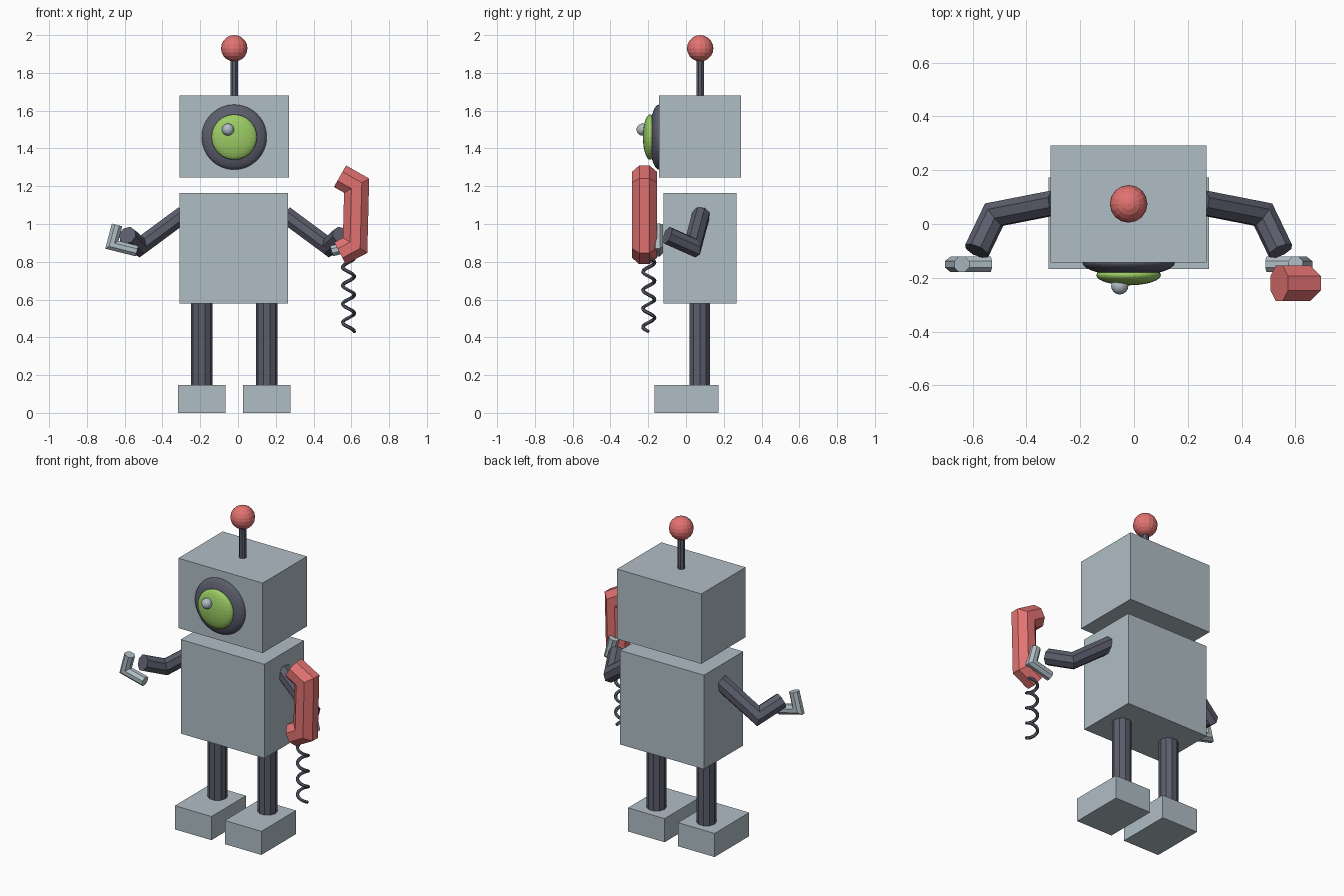
import bpy, bmesh, math
from mathutils import Vector

if "Cube" in bpy.data.objects:
    bpy.data.objects.remove(bpy.data.objects["Cube"])

CX = -0.02  # mirror plane of the robot


def material(name, rgb):
    m = bpy.data.materials.new(name)
    m.diffuse_color = (*rgb, 1)
    m.use_nodes = True
    m.node_tree.nodes["Principled BSDF"].inputs["Base Color"].default_value = m.diffuse_color
    return m


STEEL = material("light steel", (0.434, 0.515, 0.558))
DARK = material("dark metal", (0.105, 0.11, 0.15))
RED = material("soft red", (0.76, 0.17, 0.165))
GREEN = material("lens green", (0.332, 0.604, 0.13))


def finish(name, bm, mat):
    bmesh.ops.recalc_face_normals(bm, faces=bm.faces)
    me = bpy.data.meshes.new(name)
    bm.to_mesh(me)
    bm.free()
    me.materials.append(mat)
    ob = bpy.data.objects.new(name, me)
    bpy.context.collection.objects.link(ob)
    return ob


def box(name, lo, hi, mat):
    lo, hi = Vector(lo), Vector(hi)
    bm = bmesh.new()
    bmesh.ops.create_cube(bm, size=1)
    for v in bm.verts:
        v.co = (lo + hi) / 2 + v.co * (hi - lo)
    return finish(name, bm, mat)


def ball(name, center, radii, mat, seg=16, rings=10):
    bm = bmesh.new()
    bmesh.ops.create_uvsphere(bm, u_segments=seg, v_segments=rings, radius=1)
    for v in bm.verts:
        v.co = Vector(center) + v.co * Vector(radii)
    return finish(name, bm, mat)


def tube(name, points, r, mat, sides=8):
    """Mitred, capped, faceted tube along a path."""
    pts = [Vector(p) for p in points]
    dirs = [(b - a).normalized() for a, b in zip(pts, pts[1:])]
    bm = bmesh.new()
    d = dirs[0]
    ref = Vector((0, 1, 0)) if abs(d.y) < 0.9 else Vector((0, 0, 1))
    u = (ref - d * ref.dot(d)).normalized()
    w = d.cross(u)
    ring = []
    for k in range(sides):
        a = 2 * math.pi * (k + 0.5) / sides
        ring.append(pts[0] + r * (u * math.cos(a) + w * math.sin(a)))
    loops = [[bm.verts.new(p) for p in ring]]
    for i, d in enumerate(dirs):
        end = pts[i + 1]
        n = (d + dirs[i + 1]).normalized() if i + 1 < len(dirs) else d
        ring = [p + d * ((end - p).dot(n) / d.dot(n)) for p in ring]
        loops.append([bm.verts.new(p) for p in ring])
    for a, b in zip(loops, loops[1:]):
        for k in range(sides):
            j = (k + 1) % sides
            bm.faces.new((a[k], a[j], b[j], b[k]))
    bm.faces.new(loops[0])
    bm.faces.new(loops[-1])
    return finish(name, bm, mat)


# Head and torso
box("head", (-0.31, -0.143, 1.245), (0.27, 0.292, 1.68), STEEL)
box("torso", (-0.31, -0.12, 0.58), (0.266, 0.267, 1.165), STEEL)

# Antenna
tube("antenna_rod", [(CX, 0.075, 1.67), (CX, 0.075, 1.9)], 0.021, DARK)
ball("antenna_ball", (CX, 0.075, 1.93), (0.07,) * 3, RED)

# Eye
ball("eye_rim", (CX, -0.143, 1.46), (0.172, 0.05, 0.172), DARK, 32, 24)
ball("eye_lens", (CX, -0.19, 1.46), (0.12, 0.038, 0.12), GREEN, 32, 16)
ball("eye_glint", (-0.053, -0.23, 1.5), (0.032,) * 3, STEEL)

# Limbs, mirrored about the centre plane
for side, s in (("left", -1), ("right", 1)):
    def at(x, y, z):
        return (CX + s * x, y, z)

    cx = CX + s * 0.172
    box(side + "_foot", (cx - 0.126, -0.167, 0), (cx + 0.126, 0.173, 0.147), STEEL)
    tube(side + "_leg", [(cx, 0.073, 0.14), (cx, 0.073, 0.6)], 0.056, DARK, 10)
    tube(side + "_arm", [at(0.27, 0.08, 1.05), at(0.5, 0.035, 0.88),
                         at(0.565, -0.1, 0.94)], 0.049, DARK)
    tube(side + "_claw", [at(0.515, -0.15, 0.857), at(0.648, -0.15, 0.89),
                          at(0.62, -0.15, 0.995)], 0.031, STEEL)

# Telephone handset
tube("handset", [(0.54, -0.22, 1.253), (0.628, -0.22, 1.203),
                 (0.62, -0.22, 0.887), (0.54, -0.22, 0.845)], 0.071, RED)

# Coiled cord
TURNS, STEPS = 4.25, 16
count = int(TURNS * STEPS)
path = []
for i in range(count + 1):
    a = 2 * math.pi * (i - count) / STEPS
    path.append((0.585 + 0.031 * math.cos(a), -0.197 + 0.031 * math.sin(a),
                 0.845 - 0.415 * i / count))
tube("cord", path, 0.0095, DARK, 6)
